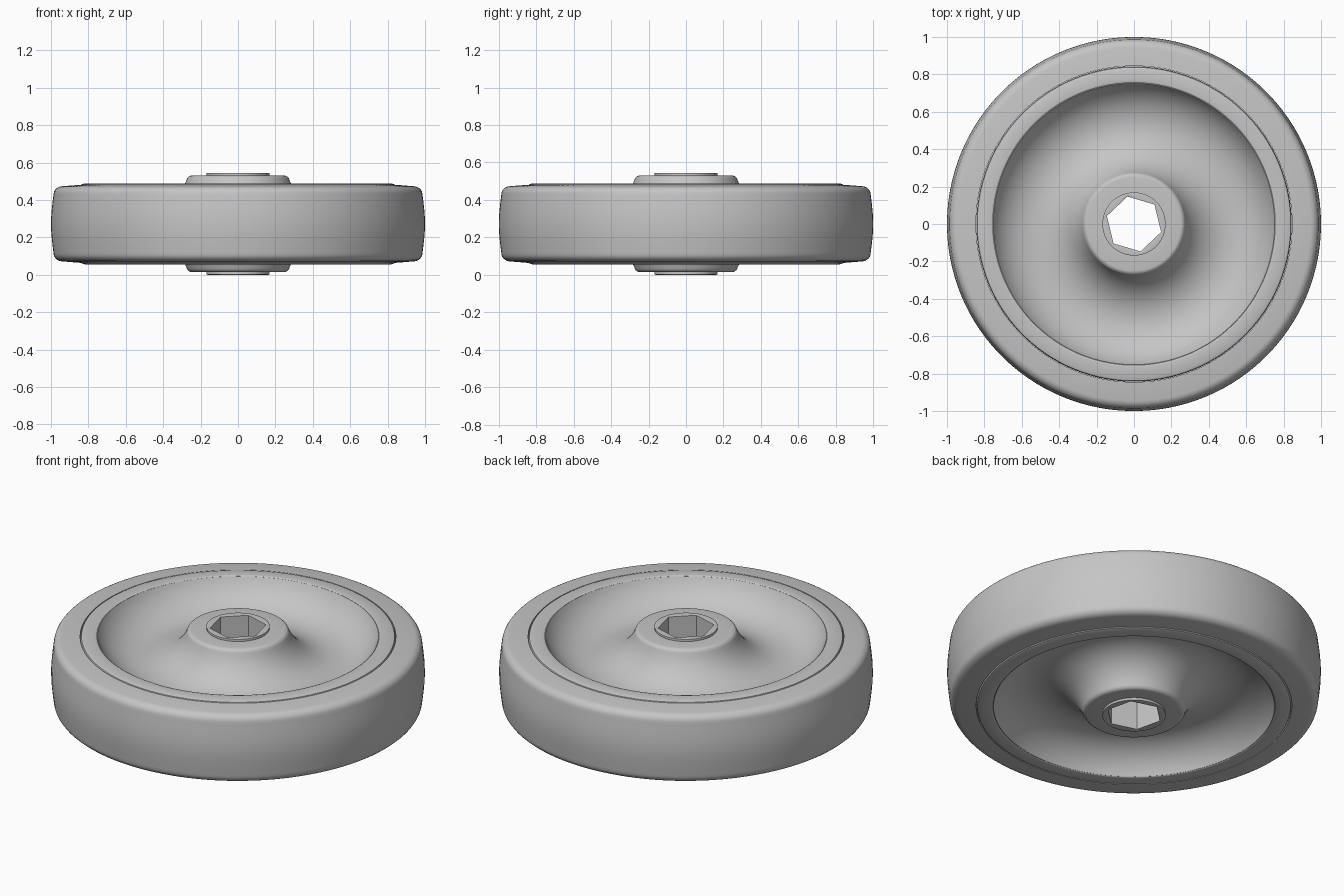
import bpy, bmesh, math
from mathutils import Vector
from mathutils.geometry import interpolate_bezier

cube = bpy.data.objects.get("Cube")
if cube:
    bpy.data.objects.remove(cube, do_unlink=True)

SEGMENTS = 120
MID = 0.2725         # height of the wheel's plane of symmetry
HEX_TURN = math.radians(43.5)

gray = bpy.data.materials.new("light_gray")
gray.use_nodes = True
color = (0.56, 0.56, 0.56, 1)
gray.diffuse_color = color
gray.node_tree.nodes["Principled BSDF"].inputs["Base Color"].default_value = color


def curve(a, b, c, d, count=12):
    """Sample one Bezier piece of a profile as (radius, height) pairs."""
    pts = interpolate_bezier(*[Vector((r, z, 0)) for r, z in (a, b, c, d)], count)
    return [(p.x, p.y) for p in pts]


def fillet(a, corner, b, count=6):
    a, c, b = Vector(a), Vector(corner), Vector(b)
    return curve(a, a.lerp(c, 0.55), b.lerp(c, 0.55), b, count)


def bowl(center, floor, half_width, slope, count=32):
    """Circular trough whose walls reach the given slope at both ends."""
    radius = half_width / math.sin(slope)
    angles = [slope * (2 * i / count - 1) for i in range(count + 1)]
    return [(center + radius * math.sin(t), floor + radius * (1 - math.cos(t)))
            for t in angles]


def hex_radius(radius, angle):
    sector = math.pi / 3
    local = (angle - HEX_TURN) % sector - sector / 2
    return radius * math.cos(sector / 2) / math.cos(local)


def lathe(name, upper, hex_bore=False):
    """Spin the upper half of a profile together with its mirror image."""
    profile = [(r, z - MID) for r, z in upper]
    profile += [(r, -z) for r, z in reversed(profile)]
    bm = bmesh.new()
    rings = []
    for i, (r, z) in enumerate(profile):
        is_hex = hex_bore and i in (0, len(profile) - 1)
        ring = []
        for k in range(SEGMENTS):
            a = HEX_TURN + math.tau * k / SEGMENTS
            rad = hex_radius(r, a) if is_hex else r
            ring.append(bm.verts.new((rad * math.cos(a), rad * math.sin(a), z + MID)))
        rings.append(ring)
    for i, ring in enumerate(rings):
        nxt = rings[(i + 1) % len(rings)]
        for k in range(SEGMENTS):
            j = (k + 1) % SEGMENTS
            bm.faces.new((ring[k], ring[j], nxt[j], nxt[k]))
    bmesh.ops.recalc_face_normals(bm, faces=bm.faces)
    mesh = bpy.data.meshes.new(name)
    bm.to_mesh(mesh)
    bm.free()
    mesh.materials.append(gray)
    obj = bpy.data.objects.new(name, mesh)
    bpy.context.collection.objects.link(obj)
    bpy.ops.object.select_all(action="DESELECT")
    obj.select_set(True)
    bpy.context.view_layer.objects.active = obj
    bpy.ops.object.shade_smooth_by_angle(angle=math.radians(32))


# Tyre with tight shoulders and a slightly crowned tread
lathe("tyre",
      [(0.845, 0.481)]
      + fillet((0.945, 0.473), (0.982, 0.47), (0.986, 0.436))
      + curve((0.986, 0.436), (0.992, 0.385), (1.0, 0.33), (1.0, MID + 0.005))[1:])

# Wheel body: hub boss, dished web and flat rim in one profile
lathe("wheel_body",
      [(0.168, 0.53)]
      + fillet((0.25, 0.53), (0.27, 0.53), (0.275, 0.508))
      + bowl(0.518, 0.337, 0.234, math.radians(65))
      + fillet((0.755, 0.485), (0.757, 0.489), (0.765, 0.489), 4)
      + [(0.82, 0.489), (0.838, 0.483), (0.843, 0.472)])

# Axle sleeve with a hexagonal bore
lathe("axle_sleeve",
      [(0.151, 0.541), (0.162, 0.545), (0.169, 0.543), (0.169, 0.52)],
      hex_bore=True)
